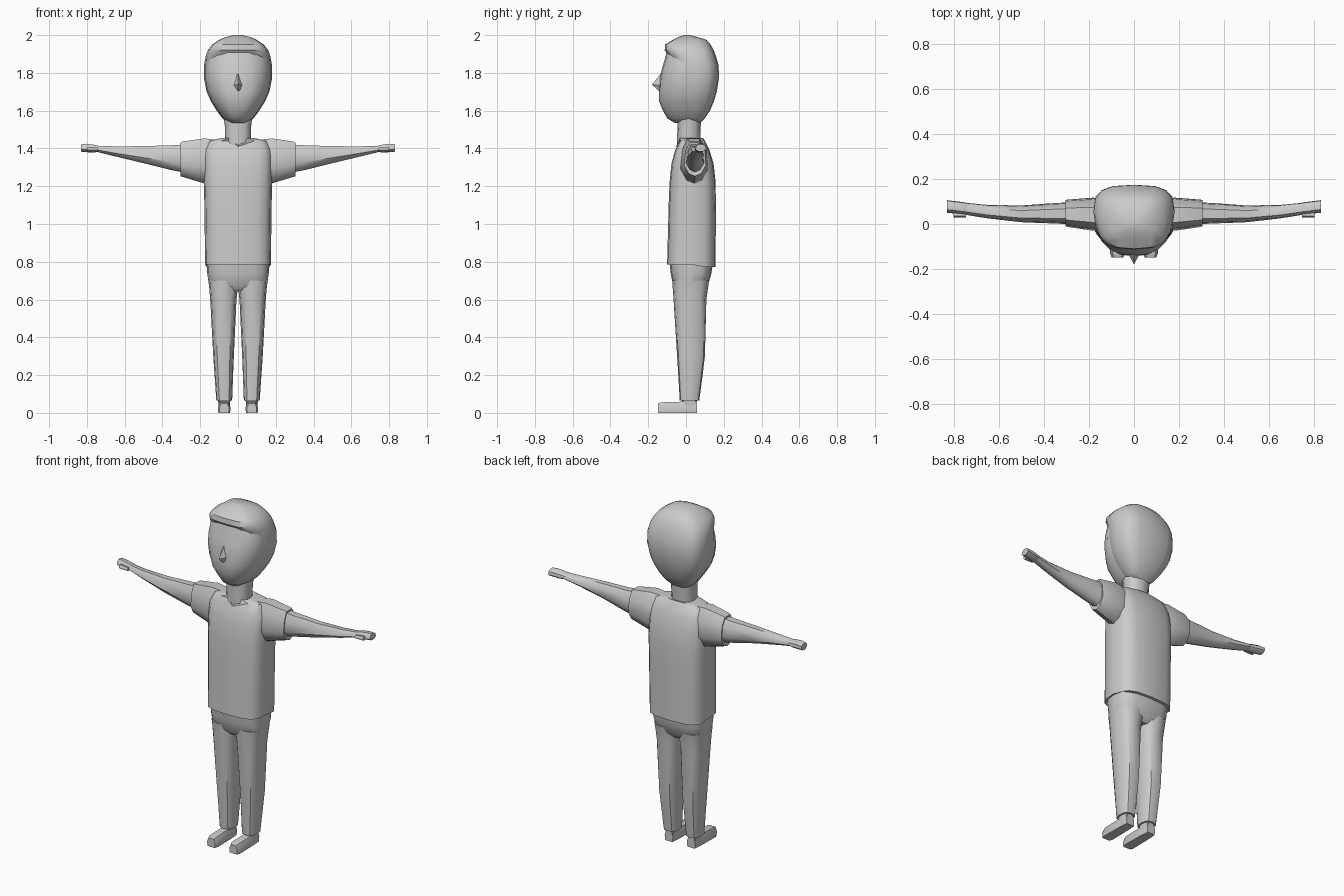
import bpy, bmesh, math
from mathutils import Vector

grey = bpy.data.materials.new("plain_grey")
grey.diffuse_color = (0.6, 0.6, 0.6, 1)


def loft(name, rings, caps=(True, True), angle=40):
    """Skin a list of equal-length point rings into one smooth-shaded object."""
    bm = bmesh.new()
    rows = [[bm.verts.new(p) for p in ring] for ring in rings]
    n = len(rows[0])
    for a, b in zip(rows, rows[1:]):
        for i in range(n):
            j = (i + 1) % n
            bm.faces.new((a[i], a[j], b[j], b[i]))
    if caps[0]:
        bm.faces.new(rows[0][::-1])
    if caps[1]:
        bm.faces.new(rows[-1])
    bmesh.ops.recalc_face_normals(bm, faces=bm.faces)
    me = bpy.data.meshes.new(name)
    bm.to_mesh(me)
    bm.free()
    me.materials.append(grey)
    ob = bpy.data.objects.new(name, me)
    bpy.context.collection.objects.link(ob)
    bpy.ops.object.select_all(action='DESELECT')
    ob.select_set(True)
    bpy.context.view_layer.objects.active = ob
    bpy.ops.object.shade_smooth_by_angle(angle=math.radians(angle))
    return ob


def ring(z, x0, x1, y0, y1, n=16, power=2.0, taper=0.0):
    """Rounded horizontal section; taper narrows its front (-y) side."""
    pts = []
    for i in range(n):
        t = 2 * math.pi * i / n
        c, s = math.cos(t), math.sin(t)
        u = math.copysign(abs(c) ** (2 / power), c)
        v = math.copysign(abs(s) ** (2 / power), s)
        u *= 1 - taper * max(0, -v)
        pts.append(Vector(((x0 + x1) / 2 + u * (x1 - x0) / 2,
                           (y0 + y1) / 2 + v * (y1 - y0) / 2, z)))
    return pts


def body(name, rows, caps=(True, True), angle=40, **kw):
    """Symmetric loft from rows of (height, half width, front, back)."""
    return loft(name, [ring(z, -w, w, f, b, **kw) for z, w, f, b in rows], caps, angle)


# Shirt with a V neckline
shirt = [ring(z, -w, w, f, b, power=3.4) for z, w, f, b in [
    (0.785, .165, -.088, .145), (0.785, .174, -.10, .157), (1.10, .178, -.092, .158),
    (1.22, .181, -.087, .157), (1.32, .181, -.077, .146), (1.39, .178, -.058, .125),
    (1.44, .155, -.032, .10), (1.455, .085, -.035, .09), (1.45, .062, -.03, .07)]]
for r in shirt[-2:]:
    r[12].z, r[12].y = 1.41, r[12].y - .018
for p in shirt[0] + shirt[1]:
    if p.y > .1:
        p.z -= .012
loft("shirt", shirt)

# Neck
body("neck", [(1.36, .066, -.046, .07), (1.44, .068, -.048, .075),
              (1.52, .070, -.045, .078), (1.60, .08, -.045, .085)], n=12, power=2.4)

# Face, tucked inside the hair at the back
body("face", [
    (1.535, .045, -.06, .06), (1.56, .078, -.10, .08), (1.60, .107, -.122, .10),
    (1.65, .138, -.143, .10), (1.70, .160, -.143, .10), (1.76, .172, -.14, .10),
    (1.82, .174, -.128, .10), (1.88, .168, -.11, .10), (1.925, .145, -.10, .09)],
    power=2.7, taper=.25)

# Hair, covering the crown, sides and back of the head
body("hair", [
    (1.535, .05, .01, .075), (1.56, .083, -.01, .10), (1.60, .113, -.03, .127),
    (1.65, .144, -.045, .148), (1.70, .166, -.052, .163), (1.77, .180, -.055, .174),
    (1.84, .180, -.066, .173), (1.89, .171, -.09, .158), (1.92, .160, -.113, .147),
    (1.95, .137, -.110, .130), (1.975, .10, -.07, .108), (1.99, .065, -.04, .06),
    (2.0, .022, -.01, .02)], power=3.0)

# Nose wedge
loft("nose", [[(0, -.115, 1.82), (.006, -.11, 1.82), (-.006, -.11, 1.82)],
              [(0, -.18, 1.738), (.026, -.13, 1.735), (-.026, -.13, 1.735)],
              [(0, -.14, 1.70), (.014, -.13, 1.70), (-.014, -.13, 1.70)]])

# Hips
body("hips", [(0.80, .165, -.088, .143), (0.74, .163, -.081, .135),
              (0.67, .153, -.068, .115), (0.645, .12, -.045, .09)], power=3.2)

# Arm section: wide top, pointed underside
SECTION = [(-.5, 1), (.4, 1), (.9, .5), (1, -.35), (.55, -.85),
           (0, -1), (-.55, -.85), (-1, -.35), (-.85, .5)]


def arm_part(name, side, rows):
    """Loft along x from rows of (distance, front, back, bottom, top)."""
    return loft(name, [[(side * x, (f + b) / 2 + u * (b - f) / 2,
                         (lo + hi) / 2 + v * (hi - lo) / 2) for u, v in SECTION]
                       for x, f, b, lo, hi in rows])


for side, tag in ((1, "left"), (-1, "right")):
    # Sleeve, turned inward at the cuff
    arm_part(tag + "_sleeve", side, [
        (.10, -.02, .10, 1.24, 1.445), (.18, -.03, .117, 1.215, 1.453),
        (.295, -.013, .108, 1.25, 1.436), (.305, -.01, .105, 1.253, 1.432),
        (.303, 0, .098, 1.27, 1.42)])
    # Bare arm
    arm_part(tag + "_arm", side, [
        (.25, -.003, .098, 1.265, 1.423), (.35, .002, .093, 1.285, 1.417),
        (.50, .008, .082, 1.322, 1.412), (.65, .025, .085, 1.358, 1.411),
        (.76, .043, .095, 1.385, 1.415)])
    # Fist and thumb
    arm_part(tag + "_hand", side, [
        (.735, .04, .093, 1.383, 1.413), (.765, .042, .098, 1.378, 1.420),
        (.80, .047, .102, 1.38, 1.425), (.83, .05, .106, 1.383, 1.422)])
    arm_part(tag + "_thumb", side, [
        (.745, .028, .055, 1.385, 1.405), (.80, .028, .055, 1.385, 1.408)])
    # Trouser leg
    leg = []
    for z, xi, xo, f, b in [(.70, .0, .157, -.073, .122), (.67, .0, .153, -.071, .118),
                            (.60, .008, .147, -.066, .108), (.30, .022, .131, -.047, .10),
                            (.20, .026, .124, -.041, .088), (.065, .031, .115, -.033, .07)]:
        leg.append(ring(z, *sorted((side * xi, side * xo)), f, b, n=12, power=2.8))
    loft(tag + "_trouser_leg", leg)
    # Shoe: ankle, then a long low foot
    loft(tag + "_ankle", [ring(z, side * .073 - w, side * .073 + w, -.02, .058, n=8, power=3)
                          for z, w in ((.0, .028), (.09, .034))])
    loft(tag + "_shoe", [[(side * .073 + u * w, y, h * v) for u, v in
                          ((-.9, 0), (.9, 0), (1, .5), (.65, 1), (-.65, 1), (-1, .5))]
                         for y, w, h in ((-.148, .026, .05), (-.13, .034, .056),
                                         (0, .032, .06), (.057, .027, .062))])
